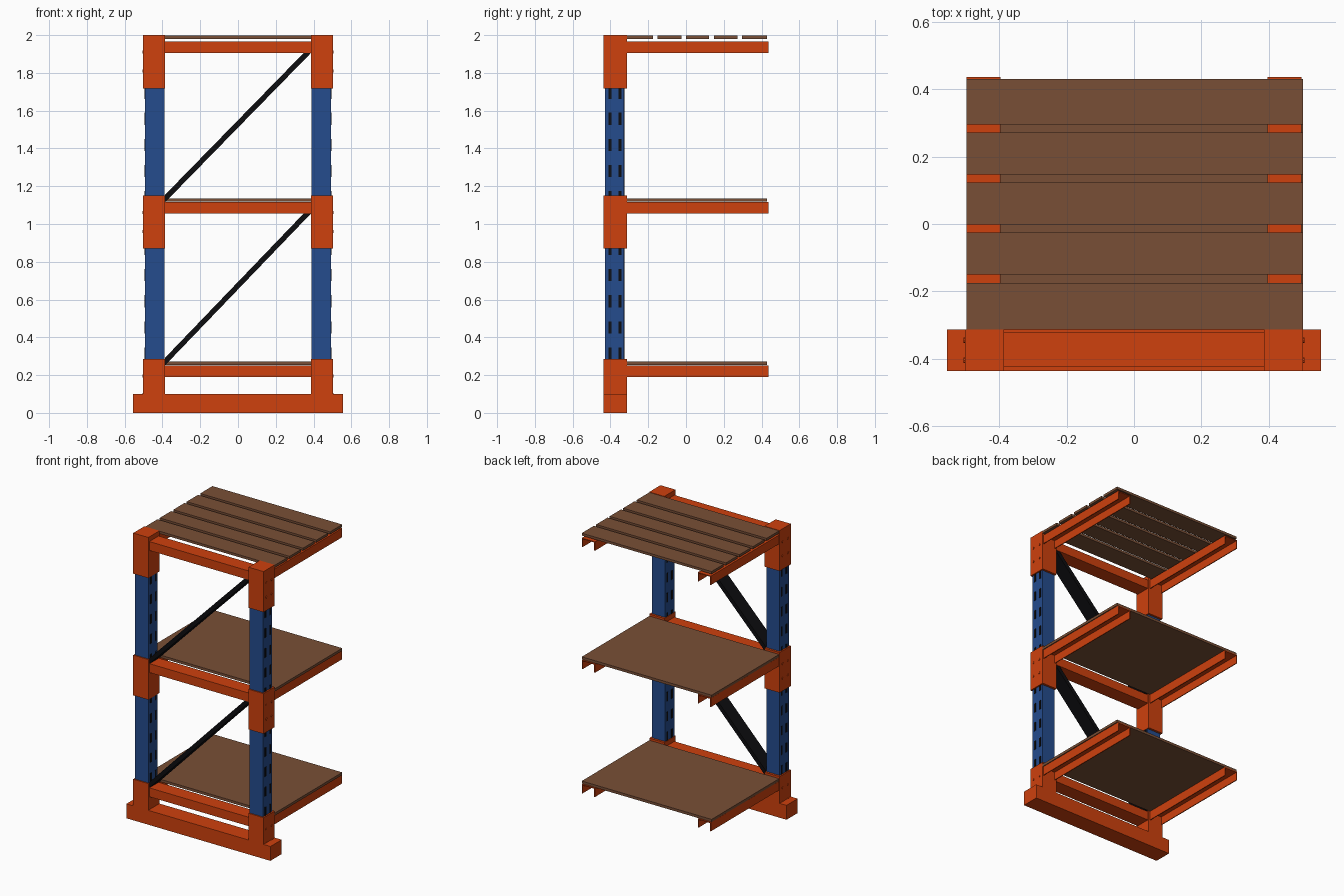
import bpy, bmesh, math

if "Cube" in bpy.data.objects:
    bpy.data.objects.remove(bpy.data.objects["Cube"])


def material(name, rgb):
    m = bpy.data.materials.new(name)
    m.diffuse_color = (*rgb, 1)
    m.use_nodes = True
    m.node_tree.nodes["Principled BSDF"].inputs["Base Color"].default_value = m.diffuse_color
    return m


ORANGE = material("orange steel", (0.62, 0.052, 0.004))
BLUE = material("blue steel", (0.018, 0.072, 0.27))
BROWN = material("brown wood", (0.19, 0.078, 0.037))
BLACK = material("black", (0.004, 0.004, 0.005))


def finish(name, bm, mat):
    bmesh.ops.recalc_face_normals(bm, faces=bm.faces[:])
    me = bpy.data.meshes.new(name)
    bm.to_mesh(me)
    bm.free()
    me.materials.append(mat)
    ob = bpy.data.objects.new(name, me)
    bpy.context.collection.objects.link(ob)
    return ob


def add_box(bm, x, y, z):
    vs = bmesh.ops.create_cube(bm, size=1)["verts"]
    for v in vs:
        v.co = [(r[0] + r[1]) / 2 + c * (r[1] - r[0]) for r, c in zip((x, y, z), v.co)]


def box(name, x, y, z, mat):
    bm = bmesh.new()
    add_box(bm, x, y, z)
    return finish(name, bm, mat)


def prism(name, pts, axis, lo, hi, mat):
    # extrude a profile (x, z) along y from lo to hi
    bm = bmesh.new()
    f = bm.faces.new([bm.verts.new((p[0], lo, p[1])) for p in pts])
    r = bmesh.ops.extrude_face_region(bm, geom=[f])
    for v in r["geom"]:
        if isinstance(v, bmesh.types.BMVert):
            v.co.y = hi
    return finish(name, bm, mat)


def sides(x0, x1, s):
    return tuple(sorted((s * x0, s * x1)))


# base foot
box("base_foot", (-0.555, 0.555), (-0.436, -0.313), (0, 0.1), ORANGE)

brackets = [(0.1, 0.286), (0.87, 1.15), (1.717, 2.0)]
levels = [0.19, 1.055, 1.905]

for s, side in ((-1, "left"), (1, "right")):
    # upright post
    box(side + "_post", sides(0.39, 0.492, s), (-0.428, -0.328), (0.1, 1.95), BLUE)

    # slot marks on both sides of the post
    bm = bmesh.new()
    for i in range(11):
        z = 1.695 - i * 0.138
        if any(a - 0.02 < z < b + 0.02 and a < z - 0.033 and z + 0.033 < b for a, b in brackets):
            continue
        for y in (-0.402, -0.350):
            for x in ((0.388, 0.390), (0.492, 0.494)):
                add_box(bm, sides(*x, s), (y - 0.008, y + 0.008), (z - 0.032, z + 0.032))
    finish(side + "_post_slots", bm, BLACK)

    for n, ((b0, b1), z) in enumerate(zip(brackets, levels), 1):
        # sleeve bracket with bolts on its outer side
        box(f"{side}_bracket_{n}", sides(0.386, 0.502, s), (-0.436, -0.313), (b0, b1), ORANGE)
        bm = bmesh.new()
        for y in (-0.405, -0.345):
            for dz in (0.09, 0.19):
                r = bmesh.ops.create_cone(bm, segments=8, radius1=0.008, radius2=0.008,
                                          depth=0.006, cap_ends=True)
                for v in r["verts"]:
                    a, b, c = v.co
                    v.co = (s * 0.503 + c, y + a, b1 - 0.28 + dz + b)
        finish(f"{side}_bolts_{n}", bm, ORANGE)

        # shelf arm, a channel open underneath
        o, i, t, h = 0.497, 0.396, 0.006, 0.062
        prof = [(o, z), (o, z + h), (i, z + h), (i, z),
                (i + t, z), (i + t, z + h - t), (o - t, z + h - t), (o - t, z)]
        prism(f"{side}_arm_{n}", [(s * x, q) for x, q in prof], "y", -0.313, 0.436, ORANGE)

# cross beams
for n, z in enumerate(levels, 1):
    box(f"cross_beam_{n}", (-0.386, 0.386), (-0.424, -0.322), (z, z + 0.062), ORANGE)

# diagonal braces
for n, (z0, z1) in enumerate(((0.252, 1.055), (1.115, 1.905)), 1):
    prism(f"brace_{n}", [(-0.386, z0), (0.386, z1), (0.347, z1), (-0.386, z0 + 0.04)],
          "y", -0.424, -0.326, BLACK)

# two solid shelf boards
for n, z in enumerate((0.253, 1.118), 1):
    box(f"shelf_board_{n}", (-0.498, 0.502), (-0.313, 0.43), (z, z + 0.018), BROWN)

# top shelf slats
for n, y in enumerate(((-0.313, -0.175), (-0.15, -0.025), (-0.001, 0.123),
                       (0.147, 0.272), (0.296, 0.43)), 1):
    box(f"top_slat_{n}", (-0.498, 0.502), y, (1.98, 1.997), BROWN)
